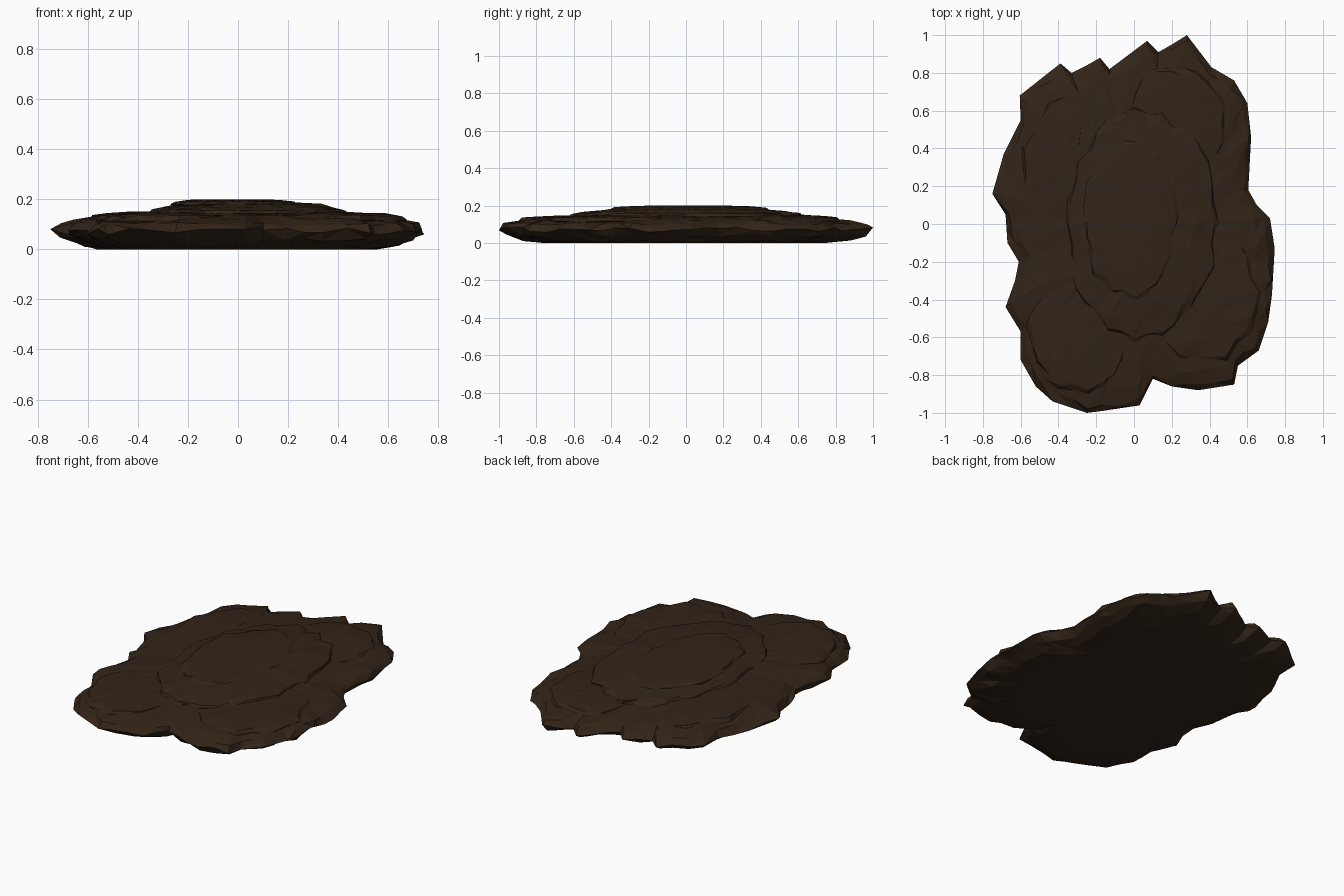
import bpy, bmesh, math, random
from mathutils import Vector

if "Cube" in bpy.data.objects:
    bpy.data.objects.remove(bpy.data.objects["Cube"])

random.seed(7)
soil = bpy.data.materials.new("dark_soil")
soil.diffuse_color = (0.032, 0.018, 0.009, 1)
soil.use_nodes = True
soil.node_tree.nodes["Principled BSDF"].inputs["Base Color"].default_value = soil.diffuse_color

# Ragged plan outline of the patch, clockwise from the back tip
OUTLINE = [(.28, 1), (.41, .83), (.53, .76), (.6, .64), (.62, .46), (.605, .18), (.65, .1),
           (.72, .03), (.745, -.13), (.73, -.38), (.71, -.52), (.66, -.67), (.55, -.75),
           (.53, -.85), (.34, -.88), (.2, -.86), (.1, -.82), (.03, -.96), (-.17, -.99),
           (-.25, -1), (-.43, -.94), (-.52, -.86), (-.6, -.72), (-.6, -.57), (-.68, -.44),
           (-.63, -.3), (-.61, -.2), (-.67, -.1), (-.68, .05), (-.75, .16), (-.69, .37),
           (-.6, .55), (-.605, .68), (-.39, .85), (-.33, .8), (-.25, .84), (-.18, .88),
           (-.13, .82), (.07, .97), (.13, .91), (.2, .95)]


def subdivide(points, step):
    # Even out the spacing while keeping every corner
    out = []
    for i, p in enumerate(points):
        a, b = Vector(p), Vector(points[(i + 1) % len(points)])
        n = max(1, round((b - a).length / step))
        out += [a.lerp(b, k / n) for k in range(n)]
    return out


def ellipse(cx, cy, rx, ry, n, rough):
    pts = []
    for i in range(n):
        a = -2 * math.pi * i / n
        r = 1 + random.uniform(-rough, rough)
        pts.append(Vector((cx + rx * r * math.cos(a), cy + ry * r * math.sin(a))))
    return pts


def slab(name, outline, centre, rings, jitter):
    # Stack of scaled, jittered rings; rings = (scale, height, height jitter)
    bm = bmesh.new()
    c = Vector(centre)
    loops = []
    for scale, z, dz in rings:
        loop = []
        for p in outline:
            j = 0 if scale == 1 else jitter
            s = scale + random.uniform(-j, j)
            q = c + (p - c) * s
            if j:
                q += Vector((random.uniform(-j, j), random.uniform(-j, j))) * .4
            loop.append(bm.verts.new((q.x, q.y, z + random.uniform(-dz, dz))))
        loops.append(loop)
    n = len(outline)
    for lo, hi in zip(loops, loops[1:]):
        for i in range(n):
            k = (i + 1) % n
            if random.random() < .5:
                tris = ((lo[i], lo[k], hi[i]), (lo[k], hi[k], hi[i]))
            else:
                tris = ((lo[i], lo[k], hi[k]), (lo[i], hi[k], hi[i]))
            for t in tris:
                bm.faces.new(t)
    for loop, z in ((loops[0], rings[0][1]), (loops[-1], rings[-1][1])):
        tip = bm.verts.new((c.x, c.y, z))
        for i in range(n):
            bm.faces.new((loop[i], loop[(i + 1) % n], tip))
    bmesh.ops.recalc_face_normals(bm, faces=bm.faces)
    me = bpy.data.meshes.new(name)
    bm.to_mesh(me)
    bm.free()
    me.materials.append(soil)
    ob = bpy.data.objects.new(name, me)
    bpy.context.collection.objects.link(ob)
    return ob


# Wide, flat bottom layer with a blunt broken rim
slab("soil_base", subdivide(OUTLINE, .09), (0, 0),
     [(.4, 0, 0), (.74, 0, 0), (.86, .016, .006), (.95, .042, .01), (1, .072, .014),
      (.965, .1, .008), (.88, .12, .004), (.74, .135, .004), (.55, .146, .003),
      (.3, .15, .002)], .018)

# Middle layer with a small ledge around it
slab("soil_mound", ellipse(.04, 0, .4, .61, 34, .05), (.04, 0),
     [(.9, .11, 0), (1, .14, .004), (.97, .157, .004), (.86, .167, .004), (.68, .18, .003),
      (.4, .188, .002)], .03)

# Thin uppermost layer
slab("soil_crown", ellipse(-.02, .02, .25, .42, 26, .06), (-.02, .02),
     [(.9, .16, 0), (1, .18, .003), (.95, .191, .002), (.7, .197, .002), (.4, .2, 0)], .03)

# Loose clods that overlap the base as low lobes
for i, (x, y, rx, ry, top) in enumerate([(.36, -.36, .3, .38, .148), (-.28, -.55, .28, .34, .146),
                                         (-.34, .3, .26, .38, .15), (.22, .52, .28, .32, .15)]):
    slab(f"soil_lobe_{i + 1}", ellipse(x, y, rx, ry, 22, .06), (x, y),
         [(.9, .08, 0), (1, .115, .005), (.93, .133, .005), (.7, top - .006, .003),
          (.35, top, .002)], .03)
